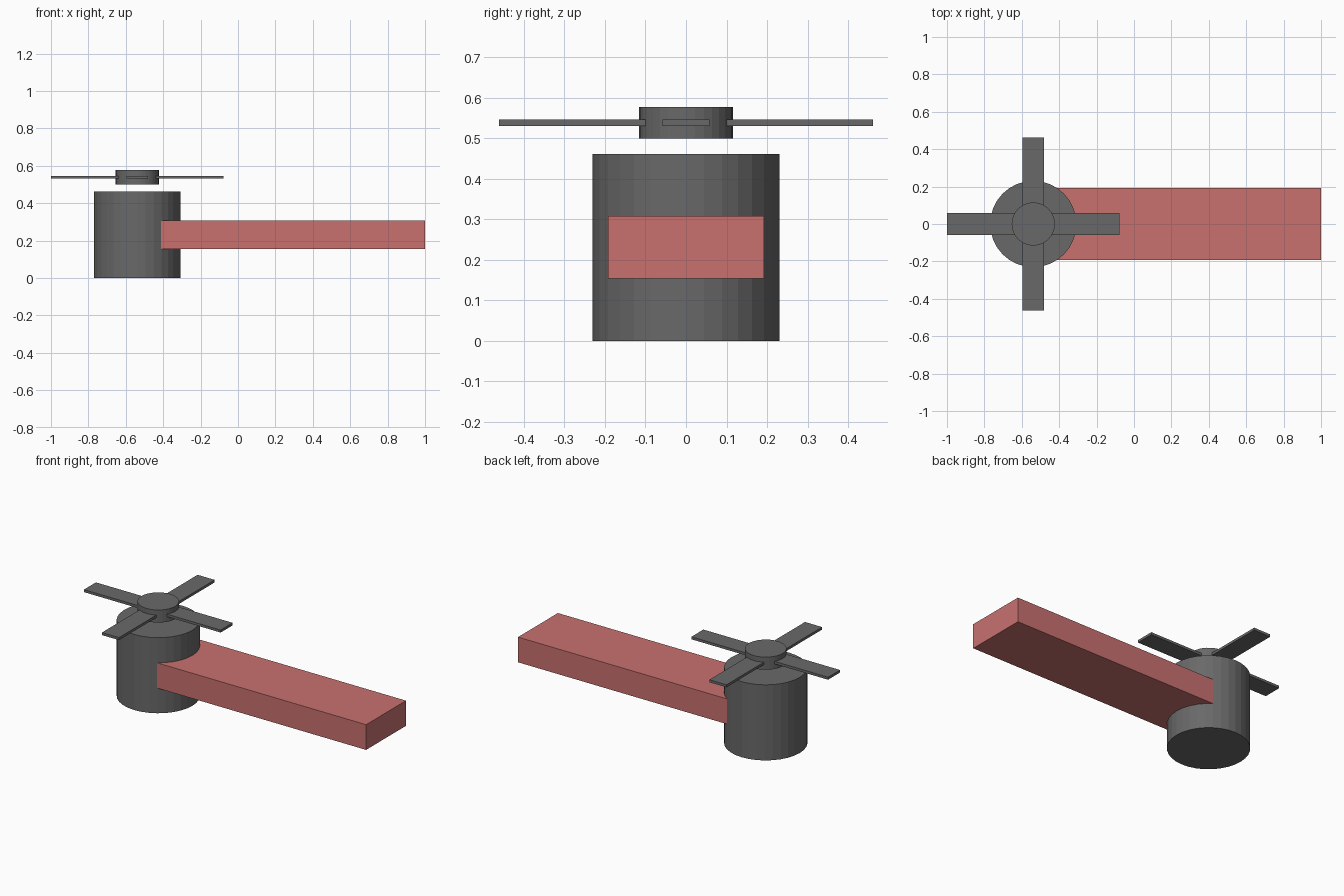
import bpy, math

if "Cube" in bpy.data.objects:
    bpy.data.objects.remove(bpy.data.objects["Cube"])

U = 2 / 26            # design unit
CX = -7 * U           # rotor axis


def material(name, rgb):
    m = bpy.data.materials.new(name)
    m.diffuse_color = (*rgb, 1)
    m.use_nodes = True
    m.node_tree.nodes["Principled BSDF"].inputs["Base Color"].default_value = m.diffuse_color
    return m


grey = material("dark_grey", (0.141, 0.141, 0.141))
red = material("soft_red", (0.58, 0.165, 0.159))


def finish(name, mat):
    o = bpy.context.object
    o.name = name
    o.data.materials.append(mat)
    return o


def cylinder(name, radius, z0, z1, mat):
    bpy.ops.mesh.primitive_cylinder_add(vertices=32, radius=radius, depth=z1 - z0,
                                        location=(CX, 0, (z0 + z1) / 2))
    return finish(name, mat)


def box(name, loc, size, mat, turn=0):
    bpy.ops.mesh.primitive_cube_add(size=1, location=loc, rotation=(0, 0, turn))
    o = finish(name, mat)
    o.scale = size
    return o


# motor body and floating hub
cylinder("motor_body", 3 * U, 0, 6 * U, grey)
cylinder("rotor_hub", 1.5 * U, 6.5 * U, 7.5 * U, grey)

# arm running from the motor axis to the right
box("arm", (CX + 10 * U, 0, 3 * U), (20 * U, 5 * U, 2 * U), red)

# four flat blades around the hub
for i in range(4):
    a = i * math.pi / 2
    box(f"blade_{i + 1}", (CX + 3.5 * U * math.cos(a), 3.5 * U * math.sin(a), 7 * U),
        (5 * U, 1.5 * U, 0.2 * U), grey, a)
